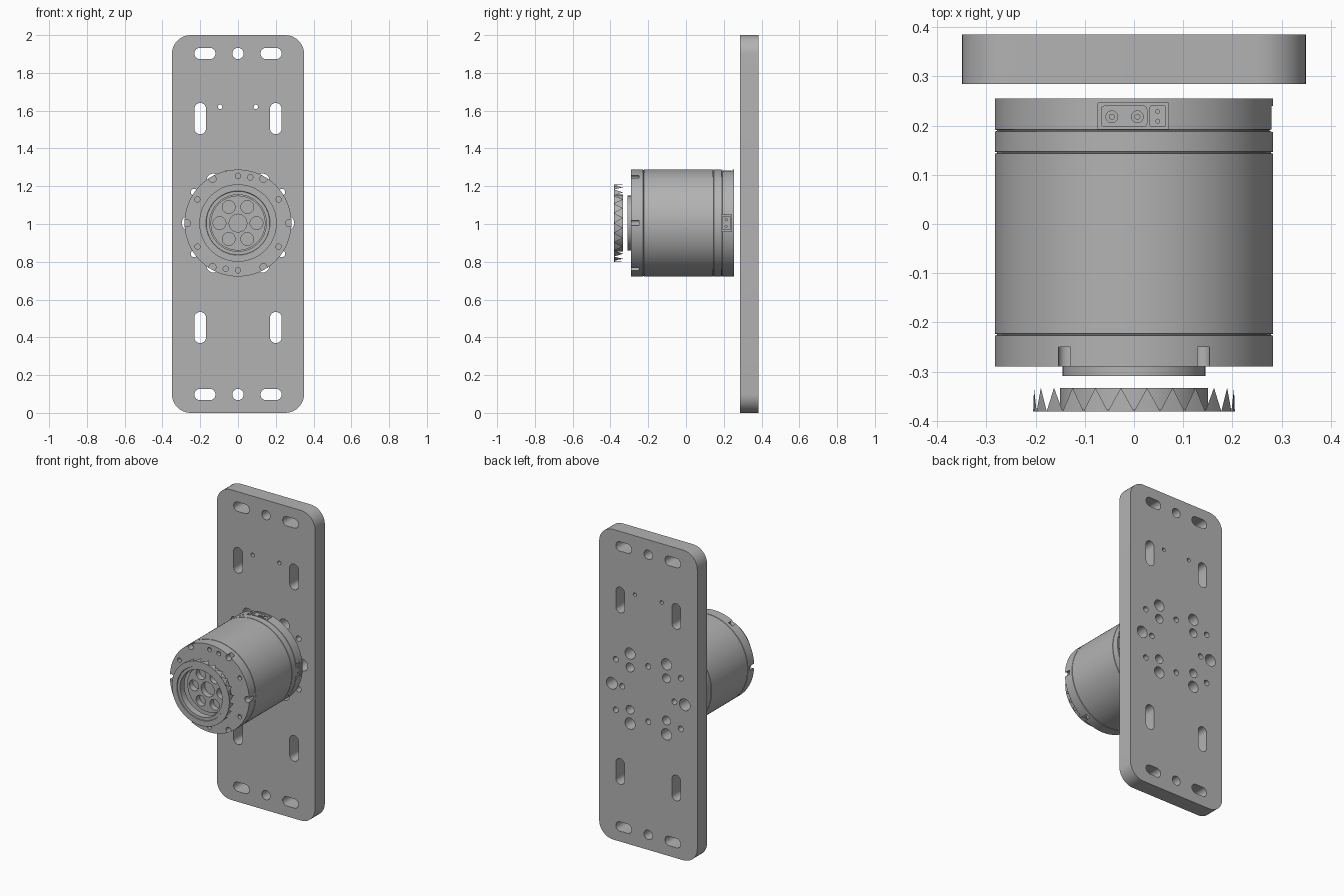
import bpy, bmesh, math
from math import pi, cos, sin
from mathutils import Matrix, Vector

if "Cube" in bpy.data.objects:
    bpy.data.objects.remove(bpy.data.objects["Cube"])

CZ = 1.005   # height of the motor axis


def material(name, v):
    m = bpy.data.materials.new(name)
    m.diffuse_color = (v, v, v, 1)
    m.use_nodes = True
    m.node_tree.nodes["Principled BSDF"].inputs["Base Color"].default_value = m.diffuse_color
    return m


GREY = material("machined_grey", 0.45)


def finish(ob, angle=30):
    ob.data.materials.clear()
    ob.data.materials.append(GREY)
    bpy.ops.object.select_all(action='DESELECT')
    ob.select_set(True)
    bpy.context.view_layer.objects.active = ob
    bpy.ops.object.shade_smooth_by_angle(angle=math.radians(angle))


def add_mesh(name, bm):
    me = bpy.data.meshes.new(name)
    bm.to_mesh(me)
    bm.free()
    ob = bpy.data.objects.new(name, me)
    bpy.context.collection.objects.link(ob)
    return ob


def rrect(cx, cy, w, h, r, n=8):
    """Rounded rectangle; also gives slots and circles."""
    pts = []
    for k, (sx, sy) in enumerate([(1, 1), (-1, 1), (-1, -1), (1, -1)]):
        for i in range(n + 1):
            a = (k + i / n) * pi / 2
            p = Vector((cx + sx * (w / 2 - r) + r * cos(a),
                        cy + sy * (h / 2 - r) + r * sin(a), 0))
            if not pts or (p - pts[-1]).length > 1e-5:
                pts.append(p)
    if (pts[0] - pts[-1]).length < 1e-5:
        pts.pop()
    return pts


def circle(cx, cy, r, n=6):
    return rrect(cx, cy, 2 * r, 2 * r, r, n)


def prism(name, loops, centre, depth, rot=(pi / 2, 0, 0)):
    """Extruded outline; inner loops become through holes."""
    cu = bpy.data.curves.new(name, 'CURVE')
    cu.dimensions = '2D'
    cu.fill_mode = 'BOTH'
    cu.extrude = depth / 2
    for loop in loops:
        sp = cu.splines.new('POLY')
        sp.points.add(len(loop) - 1)
        for p, q in zip(sp.points, loop):
            p.co = (q.x, q.y, 0, 1)
        sp.use_cyclic_u = True
    ob = bpy.data.objects.new(name, cu)
    bpy.context.collection.objects.link(ob)
    ob.location, ob.rotation_euler = centre, rot
    bpy.ops.object.select_all(action='DESELECT')
    ob.select_set(True)
    bpy.context.view_layer.objects.active = ob
    bpy.ops.object.convert(target='MESH')
    ob = bpy.context.view_layer.objects.active
    finish(ob)
    return ob


def lathe(name, profile, steps=96):
    """Revolve (radius, y) points about the motor axis."""
    bm = bmesh.new()
    vs = [bm.verts.new((r, y, CZ)) for r, y in profile]
    es = [bm.edges.new(p) for p in zip(vs, vs[1:])]
    bmesh.ops.spin(bm, geom=vs + es, cent=(0, 0, CZ), axis=(0, 1, 0),
                   angle=2 * pi, steps=steps)
    bmesh.ops.remove_doubles(bm, verts=bm.verts, dist=1e-4)
    bmesh.ops.recalc_face_normals(bm, faces=bm.faces)
    return add_mesh(name, bm)


# Mounting plate with slots and bolt holes (local origin at plate middle)
loops = [rrect(0, 0, 0.7, 2, 0.1, 10)]
for sz in (1, -1):
    loops.append(circle(0, sz * 0.903, 0.03))
    loops.append(circle(0, 0.005 + sz * 0.178, 0.018))
    for sx in (1, -1):
        loops.append(rrect(sx * 0.175, sz * 0.903, 0.112, 0.06, 0.03))
        loops.append(rrect(sx * 0.2, 0.005 + sz * 0.553, 0.062, 0.165, 0.031))
        for x, z, r in [(0.13, 0.226, 0.036), (0.232, 0.163, 0.018), (0.13, 0.136, 0.028)]:
            loops.append(circle(sx * x, 0.005 + sz * z, r))
for sx in (1, -1):
    loops.append(circle(sx * 0.095, 0.62, 0.012))
    loops.append(circle(sx * 0.26, 0.005, 0.038))
    loops.append(circle(sx * 0.186, 0.005, 0.018))
prism("mounting_plate", loops, (0, 0.335, 1), 0.1)

# Motor body, with seam grooves between housing sections
R = 0.283
profile = [(0, -0.272), (0.152, -0.272), (0.152, -0.29), (R, -0.29)]
for y in (-0.225, 0.145, 0.19):
    profile += [(R, y - 0.002), (R - 0.004, y - 0.001), (R - 0.004, y + 0.001), (R, y + 0.002)]
profile += [(R, 0.255), (0, 0.255)]
motor = lathe("motor_body", profile)

# Cutter for screw notches, front holes and connector pockets
bm = bmesh.new()


def cut_cyl(x, z, r, depth):
    bmesh.ops.create_cone(bm, cap_ends=True, segments=20, radius1=r, radius2=r, depth=depth * 2,
                          matrix=Matrix.Translation((x, -0.29, CZ + z)) @ Matrix.Rotation(pi / 2, 4, 'X'))


def cut_box(lo, hi):
    lo, hi = Vector(lo), Vector(hi)
    bmesh.ops.create_cube(bm, size=1, matrix=Matrix.Translation((lo + hi) / 2)
                          @ Matrix.Diagonal((*(hi - lo), 1)))


for k in range(6):
    cut_cyl(0.27 * cos(k * pi / 3), 0.27 * sin(k * pi / 3), 0.019, 0.04)
for x, z in [(0.215, 0.125), (-0.215, 0.125), (0.215, -0.125), (-0.215, -0.125),
             (0, 0.25), (0, -0.25), (0.065, 0.242), (-0.065, -0.242)]:
    cut_cyl(x, z, 0.014, 0.025)
cut_box((-0.073, 0.193, 1.25), (0.07, 0.246, 1.32))
cut_box((0.25, 0.187, 0.96), (0.32, 0.24, 1.05))
cutter = add_mesh("cutter", bm)
cutter.hide_render = True
mod = motor.modifiers.new("cuts", 'BOOLEAN')
mod.operation, mod.solver, mod.object = 'DIFFERENCE', 'EXACT', cutter
bpy.context.view_layer.objects.active = motor
bpy.ops.object.modifier_apply(modifier="cuts")
bpy.data.objects.remove(cutter)
finish(motor)

# Output hub with centre bore and six openings
loops = [circle(0, 0, 0.145, 16), circle(0, 0, 0.047, 8)]
loops += [circle(0.098 * cos(k * pi / 3), 0.098 * sin(k * pi / 3), 0.034) for k in range(6)]
prism("output_hub", loops, (0, -0.29, CZ), 0.038)

# Connectors set into the rear housing
loops = [rrect(-0.02, 0.219, 0.094, 0.044, 0.008, 3), circle(-0.045, 0.218, 0.012), circle(0.007, 0.218, 0.012)]
prism("power_connector", loops, (0, 0, 1.267), 0.03, (0, 0, 0))
loops = [rrect(0.048, 0.219, 0.032, 0.044, 0.003, 3), circle(0.048, 0.209, 0.004), circle(0.048, 0.229, 0.004)]
prism("signal_connector", loops, (0, 0, 1.264), 0.026, (0, 0, 0))
loops = [rrect(0.2135, 1.005, 0.042, 0.076, 0.003, 3)]
loops += [circle(0.2135, 1.005 + d, 0.006) for d in (-0.018, 0.018)]
prism("side_connector", loops, (0.264, 0, 0), 0.03, (pi / 2, 0, pi / 2))
for x in (-0.045, 0.007):
    prism("power_pin", [circle(x, 0.218, 0.006)], (0, 0, 1.265), 0.026, (0, 0, 0))

# Front ring: face and inner wall, with pointed teeth round the rim
N = 48
bm = bmesh.new()
rings = []
for r, y in [(0.15, -0.333), (0.15, -0.376), (0.168, -0.376), (0.17, -0.381), (0.205, -0.381), (0.205, -0.333)]:
    rings.append([bm.verts.new((r * cos(2 * pi * i / N), y, CZ + r * sin(2 * pi * i / N))) for i in range(N)])
for a, b in zip(rings[:4], rings[1:5]):
    for i in range(N):
        j = (i + 1) % N
        bm.faces.new((a[i], a[j], b[j], b[i]))
rim, tips = rings[4], rings[5]
for i in range(0, N, 2):
    j, k = i + 1, (i + 2) % N
    bm.faces.new((rim[i], rim[j], tips[j]))
    bm.faces.new((rim[j], rim[k], tips[j]))
bmesh.ops.delete(bm, geom=[v for v in bm.verts if not v.link_faces], context='VERTS')
bmesh.ops.recalc_face_normals(bm, faces=bm.faces)
finish(add_mesh("toothed_ring", bm))
